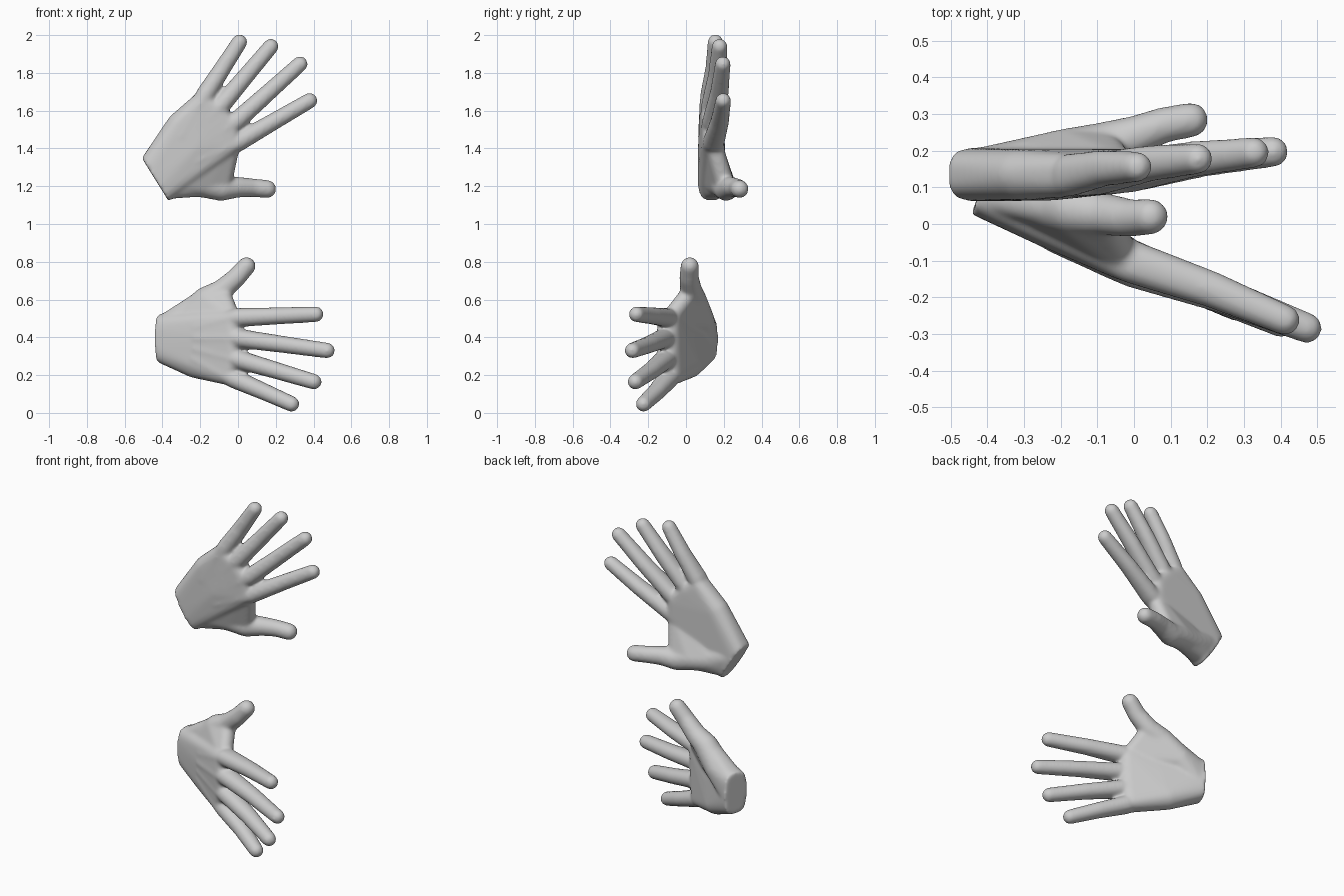
import bpy, bmesh, math
from mathutils import Vector as V

if "Cube" in bpy.data.objects:
    bpy.data.objects.remove(bpy.data.objects["Cube"])

grey = bpy.data.materials.new("grey_clay")
grey.diffuse_color = (0.6, 0.6, 0.6, 1)
grey.use_nodes = True
grey.node_tree.nodes["Principled BSDF"].inputs["Base Color"].default_value = grey.diffuse_color

# Unit ball used as a building block
ball_bm = bmesh.new()
bmesh.ops.create_icosphere(ball_bm, subdivisions=3, radius=1)
BALL = [v.co.copy() for v in ball_bm.verts]
ball_bm.free()


def ball(p, r, stretch=V((0, 0, 0))):
    """Points of a ball, optionally stretched both ways along a vector."""
    out = [V(p) + c * r + stretch for c in BALL]
    if stretch.length > 0:
        out += [V(p) + c * r - stretch for c in BALL]
    return out


def hull(bm, points):
    """Add the closed convex skin around a set of points."""
    part = bmesh.new()
    for p in points:
        part.verts.new(p)
    res = bmesh.ops.convex_hull(part, input=part.verts[:])
    junk = [g for g in res["geom_interior"] if isinstance(g, bmesh.types.BMVert)]
    bmesh.ops.delete(part, geom=junk, context='VERTS')
    bmesh.ops.recalc_face_normals(part, faces=part.faces[:])
    me = bpy.data.meshes.new("part")
    part.to_mesh(me)
    part.free()
    bm.from_mesh(me)
    bpy.data.meshes.remove(me)


def chain(bm, joints):
    """Tapered limb through (point, radius[, stretch]) joints."""
    for a, b in zip(joints, joints[1:]):
        hull(bm, ball(*a) + ball(*b))


def hand(name, wrist, across, thick, fingers, thumb, pads):
    bm = bmesh.new()
    wrist, across, thick = V(wrist), V(across), V(thick)
    n = thick.normalized()          # towards the palm side
    # Flat, rounded wrist end
    loop = []
    for i in range(32):
        a = math.tau * i / 32
        c, s = math.cos(a), math.sin(a)
        loop.append(wrist + across * math.copysign(abs(c) ** 0.65, c)
                    + thick * math.copysign(abs(s) ** 0.65, s))
    # Palm with its outer pads
    knuckles = [V(b).lerp(wrist, 0.08) + n * 0.004 for b, t in fingers]
    palm = list(loop)
    for k in knuckles:
        palm += ball(k, 0.05, n * 0.01)
    for p, r in pads:
        palm += ball(p, r)
    hull(bm, palm)
    # Fingers, each with a tendon ridge on the back of the hand
    for b, t in fingers:
        b, t = V(b), V(t)
        chain(bm, [(b.lerp(wrist, 0.5) - n * 0.04, 0.03),
                   (b.lerp(wrist, 0.1) - n * 0.014, 0.045),
                   (b + n * 0.004, 0.05, n * 0.009),
                   (b.lerp(t, 0.5) + n * 0.009, 0.045, n * 0.005),
                   (t, 0.042)])
    # Thumb, its fleshy base and the web to the first finger
    chain(bm, thumb)
    hull(bm, [wrist + (p - wrist) * 0.9 for p in loop]
         + ball(*thumb[0]) + ball(thumb[1][0], thumb[1][1] * 0.9))
    hull(bm, ball(*thumb[0]) + ball(*thumb[1])
         + ball(thumb[2][0], thumb[2][1] * 0.8) + ball(knuckles[0], 0.047))
    me = bpy.data.meshes.new(name)
    bm.to_mesh(me)
    bm.free()
    me.materials.append(grey)
    ob = bpy.data.objects.new(name, me)
    bpy.context.collection.objects.link(ob)
    # Blend all parts into one smooth skin
    rm = ob.modifiers.new("blend", 'REMESH')
    rm.mode = 'VOXEL'
    rm.voxel_size = 0.009
    rm.use_smooth_shade = True
    sm = ob.modifiers.new("soften", 'SMOOTH')
    sm.factor = 0.5
    sm.iterations = 14
    return ob


# Fingers run from the first finger to the little finger: (base, tip centre)
hand("upper_hand", (-0.438, 0.135, 1.235), (-0.071, 0, 0.114), (0, 0.073, 0),
     [((0.0, 0.142, 1.433), (0.38, 0.197, 1.653)),
      ((-0.01, 0.14, 1.543), (0.328, 0.195, 1.847)),
      ((-0.088, 0.135, 1.63), (0.174, 0.178, 1.94)),
      ((-0.172, 0.13, 1.685), (0.008, 0.156, 1.963))],
     [((-0.3, 0.16, 1.225), 0.075), ((-0.18, 0.193, 1.208), 0.069),
      ((-0.09, 0.212, 1.187), 0.065), ((0.0, 0.24, 1.195), 0.055),
      ((0.08, 0.27, 1.192), 0.049), ((0.155, 0.284, 1.185), 0.048)],
     [((-0.31, 0.135, 1.525), 0.068), ((-0.22, 0.132, 1.40), 0.068)])

hand("lower_hand", (-0.417, 0.1, 0.395), (0, 0, 0.128), (0.027, 0.073, 0),
     [((0.0, -0.11, 0.505), (0.412, -0.262, 0.522)),
      ((0.0, -0.12, 0.395), (0.472, -0.284, 0.33)),
      ((0.0, -0.115, 0.283), (0.402, -0.268, 0.165)),
      ((-0.02, -0.1, 0.18), (0.284, -0.225, 0.047))],
     [((-0.28, 0.072, 0.495), 0.078), ((-0.17, 0.04, 0.6), 0.069),
      ((-0.09, 0.028, 0.645), 0.059), ((-0.01, 0.016, 0.715), 0.052),
      ((0.045, 0.02, 0.777), 0.049)],
     [((-0.23, 0.02, 0.255), 0.07), ((-0.2, 0.0, 0.4), 0.068)])
